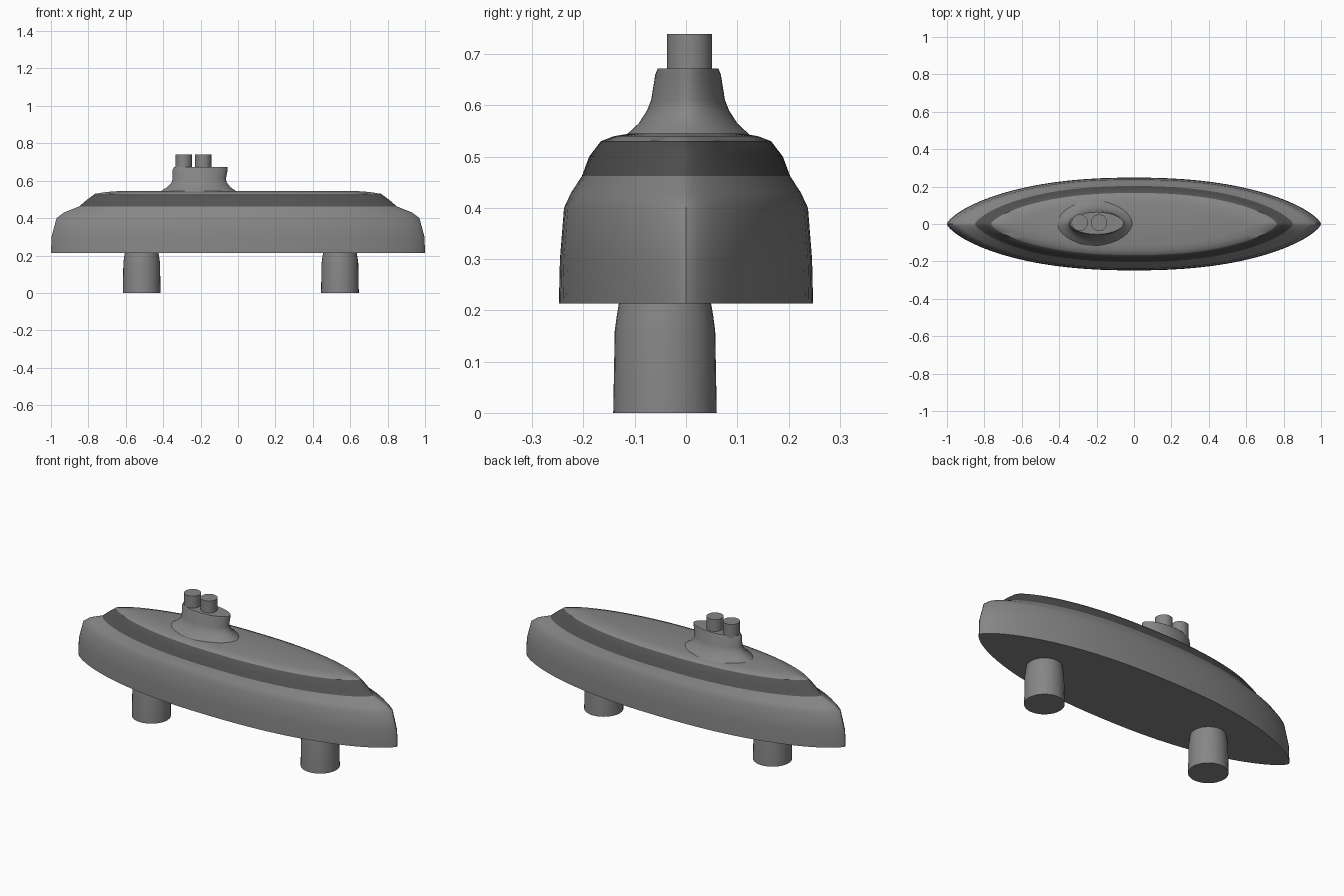
import bpy, bmesh, math

if "Cube" in bpy.data.objects:
    bpy.data.objects.remove(bpy.data.objects["Cube"])


def material(name, v):
    m = bpy.data.materials.new(name)
    m.diffuse_color = (v, v, v, 1)
    m.use_nodes = True
    m.node_tree.nodes["Principled BSDF"].inputs["Base Color"].default_value = m.diffuse_color
    return m


light = material("light grey", 0.24)
dark = material("dark grey", 0.085)


def loft(name, rings, p=2.0, q=0.5, n=64, mats=(light,), rule=None, angle=35):
    """Stack outlines (x centre, y centre, half length, half width, z), capped at both ends."""
    bm = bmesh.new()
    loops = []
    for cx, cy, a, w, z in rings:
        loop = []
        for i in range(n):
            t = 2 * math.pi * i / n
            c, s = math.cos(t), math.sin(t)
            y = w * max(0, 1 - abs(c) ** p) ** q
            loop.append(bm.verts.new((cx + a * c, cy + math.copysign(y, s), z)))
        loops.append(loop)
    for lo, hi in zip(loops, loops[1:]):
        for i in range(n):
            j = (i + 1) % n
            bm.faces.new((lo[i], lo[j], hi[j], hi[i]))
    bm.faces.new(loops[0][::-1])
    bm.faces.new(loops[-1])
    bm.normal_update()
    if rule:
        for f in bm.faces:
            f.material_index = rule(f.calc_center_median().z)
    me = bpy.data.meshes.new(name)
    bm.to_mesh(me)
    bm.free()
    ob = bpy.data.objects.new(name, me)
    bpy.context.collection.objects.link(ob)
    for m in mats:
        me.materials.append(m)
    bpy.ops.object.select_all(action='DESELECT')
    ob.select_set(True)
    bpy.context.view_layer.objects.active = ob
    bpy.ops.object.shade_smooth_by_angle(angle=math.radians(angle))
    return ob


# Hull with dark band and flat deck
profile = [(1.0, .248, .213), (.997, .246, .30), (.97, .238, .40), (.93, .224, .43),
           (.85, .203, .462), (.805, .189, .50), (.765, .166, .53),
           (.70, .14, .54), (.63, .11, .545)]
loft("hull", [(0, 0, a, w, z) for a, w, z in profile], 2.3, 0.7, 72,
     (light, dark), lambda z: int(.462 < z < .53))

# Flared tower on the deck
tower = [(-.42, 0.0, .125, .538), (-.38, -.04, .096, .565), (-.355, -.06, .08, .59),
         (-.35, -.065, .072, .61), (-.349, -.055, .064, .66), (-.343, -.055, .059, .672)]
loft("tower", [((l + r) / 2, .004, (r - l) / 2, w, z) for l, r, w, z in tower], 2.0, 0.55, 48)

# Two funnels on the tower
for i, x in enumerate((-.29, -.187)):
    loft(f"funnel_{i + 1}", [(x, .007, .044, .044, z) for z in (.66, .739)], n=32)

# Two round support legs
for i, x in enumerate((-.515, .545)):
    loft(f"leg_{i + 1}", [(x, -.041, r, r, z) for r, z in
                          ((.101, 0), (.098, .16), (.094, .19), (.088, .225))], n=32)
